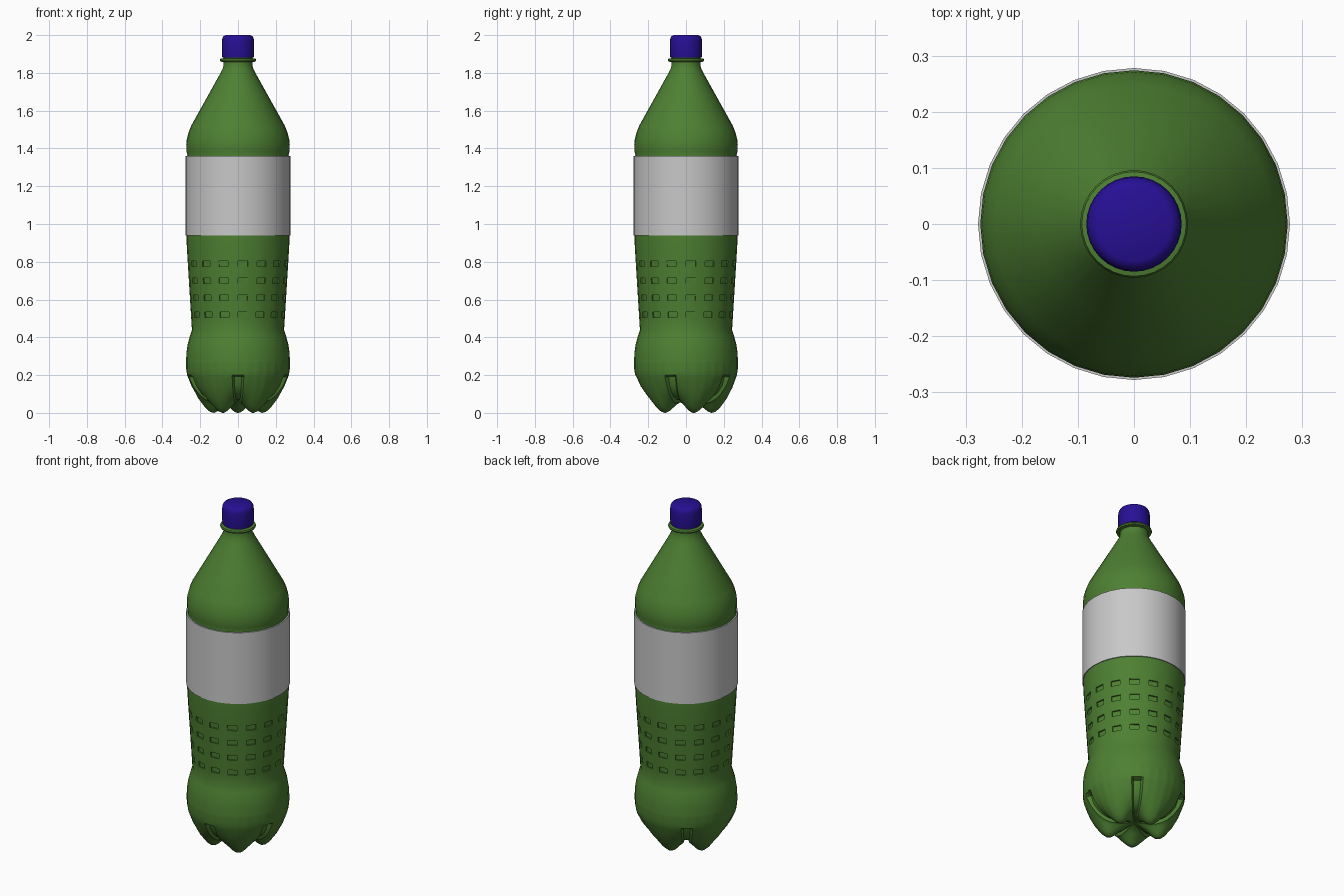
import bpy, bmesh, math

if "Cube" in bpy.data.objects:
    bpy.data.objects.remove(bpy.data.objects["Cube"])

SEG = 32            # sides of the turned parts
FINE = 160          # sides of the moulded base (32 per foot)


def material(name, rgb):
    m = bpy.data.materials.new(name)
    m.diffuse_color = (*rgb, 1)
    m.use_nodes = True
    m.node_tree.nodes["Principled BSDF"].inputs["Base Color"].default_value = m.diffuse_color
    return m


green = material("green plastic", (0.075, 0.215, 0.032))
blue = material("blue cap", (0.02, 0.005, 0.30))
white = material("white label", (0.58, 0.58, 0.58))


def finish(bm, name, mat, angle=35):
    bmesh.ops.recalc_face_normals(bm, faces=bm.faces)
    mesh = bpy.data.meshes.new(name)
    bm.to_mesh(mesh)
    bm.free()
    ob = bpy.data.objects.new(name, mesh)
    bpy.context.collection.objects.link(ob)
    mesh.materials.append(mat)
    bpy.ops.object.select_all(action='DESELECT')
    ob.select_set(True)
    bpy.context.view_layer.objects.active = ob
    bpy.ops.object.shade_smooth_by_angle(angle=math.radians(angle))
    return ob


def bridge(bm, rings):
    """Skin a stack of rings with quads; returns the faces row by row."""
    rows = []
    for a, b in zip(rings, rings[1:]):
        n = len(a)
        rows.append([bm.faces.new((a[i], a[(i + 1) % n], b[(i + 1) % n], b[i]))
                     for i in range(n)])
    return rows


def lathe(profile, n=SEG):
    bm = bmesh.new()
    rings = [[bm.verts.new((r * math.cos(2 * math.pi * i / n),
                            r * math.sin(2 * math.pi * i / n), z))
              for i in range(n)] for r, z in profile]
    return bm, rings, bridge(bm, rings)


# Bottle wall with rows of small dimples around the grip
dimple_z = (0.52, 0.61, 0.70, 0.79)
wall = [(0.275, 0.27), (0.273, 0.32), (0.266, 0.365), (0.255, 0.405), (0.244, 0.44)]
for z in dimple_z:
    for h in (z - 0.015, z + 0.015):
        wall.append((0.244 + 0.026 * (h - 0.44) / 0.42, h))
wall += [(0.272, 0.90), (0.273, 0.95), (0.273, 1.34), (0.268, 1.365), (0.273, 1.385),
         (0.274, 1.42), (0.271, 1.45), (0.262, 1.485), (0.248, 1.52),
         (0.17, 1.66), (0.092, 1.80), (0.080, 1.825), (0.076, 1.845),
         (0.076, 1.857), (0.093, 1.860), (0.096, 1.867), (0.093, 1.875),
         (0.078, 1.878), (0.076, 1.90)]
bm, rings, rows = lathe(wall)
dimples = [f for k in range(4) for f in rows[5 + 2 * k][::2]]
bmesh.ops.inset_individual(bm, faces=dimples, thickness=0.0095, depth=0)
for f in dimples:
    c = f.calc_center_median()
    out = c.copy()
    out.z = 0
    out.normalize()
    for v in f.verts:
        v.co -= out * 0.008
finish(bm, "bottle_wall", green)

# Five-footed base: blend between foot, valley and slot cross-sections
foot = [(0.275, 0.27), (0.274, 0.23), (0.269, 0.20), (0.266, 0.19), (0.246, 0.135),
        (0.215, 0.075), (0.178, 0.025), (0.155, 0.005), (0.135, 0.0), (0.115, 0.008),
        (0.075, 0.04), (0.03, 0.062)]
valley = [(0.275, 0.27), (0.274, 0.23), (0.269, 0.20), (0.265, 0.19), (0.242, 0.14),
          (0.212, 0.10), (0.178, 0.072), (0.155, 0.06), (0.135, 0.054), (0.115, 0.052),
          (0.075, 0.055), (0.03, 0.064)]
slot = [(0.275, 0.27), (0.274, 0.23), (0.269, 0.20), (0.240, 0.192), (0.226, 0.145),
        (0.200, 0.110), (0.172, 0.088), (0.150, 0.078), (0.132, 0.072), (0.112, 0.070),
        (0.075, 0.068), (0.03, 0.066)]
bm = bmesh.new()
rings = []
for pf, pv, ps in zip(foot, valley, slot):
    ring = []
    for i in range(FINE):
        k = i % 32
        d = min(k, 32 - k)                      # steps from the slot centre
        if d <= 2:
            r, z = ps
        else:
            t = (d - 3) / 13
            w = math.sin(t * math.pi / 2) ** 1.3
            r, z = (a + (b - a) * w for a, b in zip(pv, pf))
        step = 2 * math.pi / SEG
        a = 2 * math.pi * i / FINE - math.pi / 2
        # follow the flat sides of the wall so that the seam closes
        r *= math.cos(step / 2) / math.cos(a % step - step / 2)
        ring.append(bm.verts.new((r * math.cos(a), r * math.sin(a), z)))
    rings.append(ring)
bridge(bm, rings)
hub = bm.verts.new((0, 0, 0.064))
for i in range(FINE):
    bm.faces.new((rings[-1][i], rings[-1][(i + 1) % FINE], hub))
finish(bm, "footed_base", green)

# Label sleeve, with thin rims turned in to the wall
bm, rings, rows = lathe([(0.271, 0.94), (0.278, 0.94), (0.278, 1.36), (0.271, 1.36)])
finish(bm, "label_sleeve", white)

# Screw cap with a rounded top edge
bm, rings, rows = lathe([(0.074, 1.882), (0.083, 1.882), (0.085, 1.90), (0.085, 1.965),
                         (0.083, 1.982), (0.077, 1.994), (0.066, 2.0)])
bm.faces.new(rings[-1])
bm.faces.new(rings[0])
finish(bm, "screw_cap", blue, 40)
